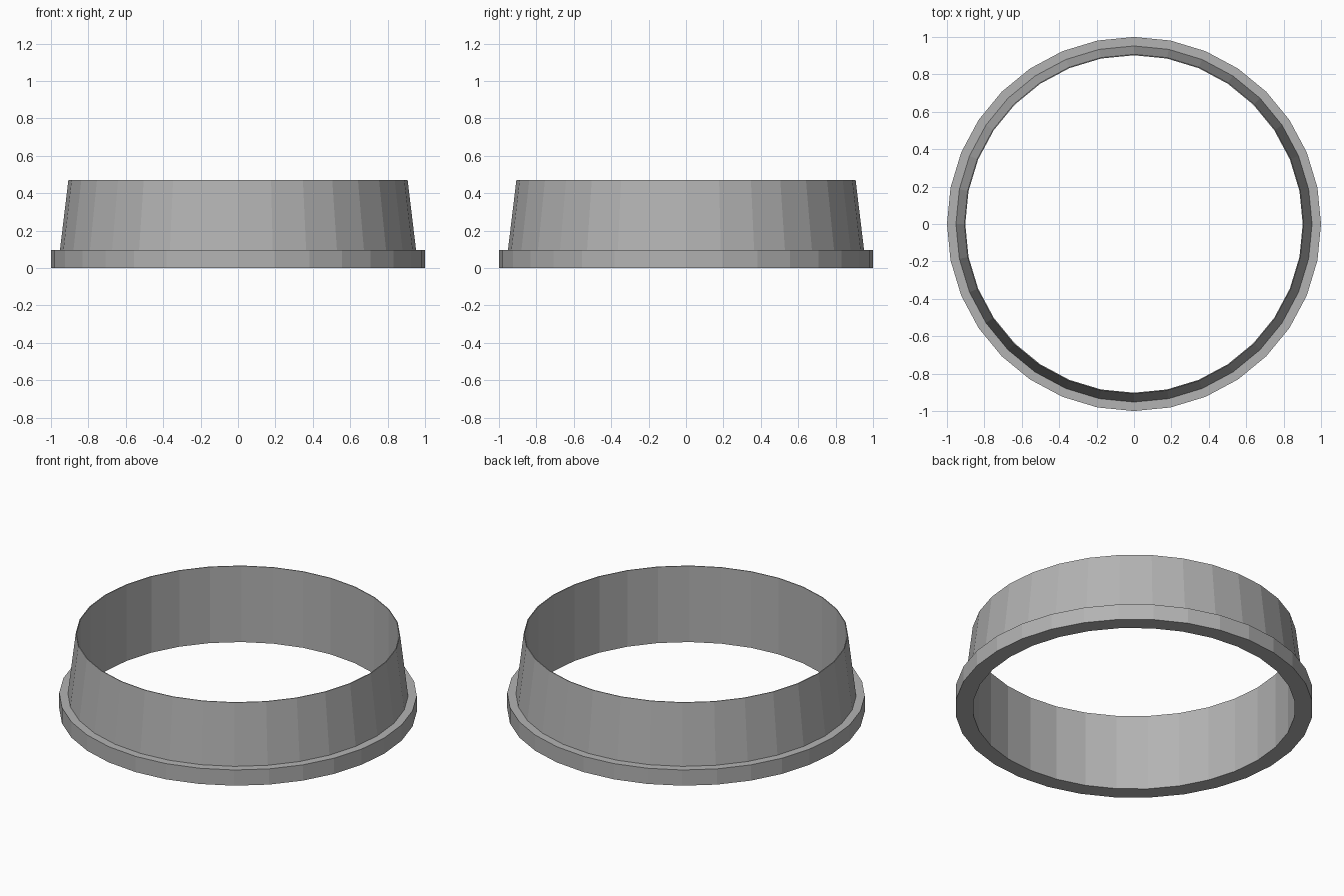
import bpy
import bmesh
from math import cos, sin, tau

cube = bpy.data.objects.get("Cube")
if cube:
    bpy.data.objects.remove(cube, do_unlink=True)

SEGMENTS = 32

# Plain grey finish
grey = bpy.data.materials.new("plain grey")
grey.use_nodes = True
colour = (0.45, 0.45, 0.45, 1)
grey.diffuse_color = colour
grey.node_tree.nodes["Principled BSDF"].inputs["Base Color"].default_value = colour


def ring(name, profile):
    """Revolve a closed (radius, height) profile around z."""
    bm = bmesh.new()
    loops = []
    for i in range(SEGMENTS):
        a = tau * i / SEGMENTS
        loops.append([bm.verts.new((r * cos(a), r * sin(a), z)) for r, z in profile])
    n = len(profile)
    for i in range(SEGMENTS):
        here, there = loops[i], loops[(i + 1) % SEGMENTS]
        for j in range(n):
            k = (j + 1) % n
            bm.faces.new((here[j], there[j], there[k], here[k]))
    bmesh.ops.recalc_face_normals(bm, faces=bm.faces)
    mesh = bpy.data.meshes.new(name)
    bm.to_mesh(mesh)
    bm.free()
    mesh.materials.append(grey)
    obj = bpy.data.objects.new(name, mesh)
    bpy.context.collection.objects.link(obj)
    return obj


# Flanged collar: straight bore, flat flange, wall tapering to a thin lip
ring("flanged_collar", [
    (0.902, 0), (1, 0), (1, 0.097),
    (0.952, 0.097), (0.907, 0.47), (0.902, 0.47),
])
